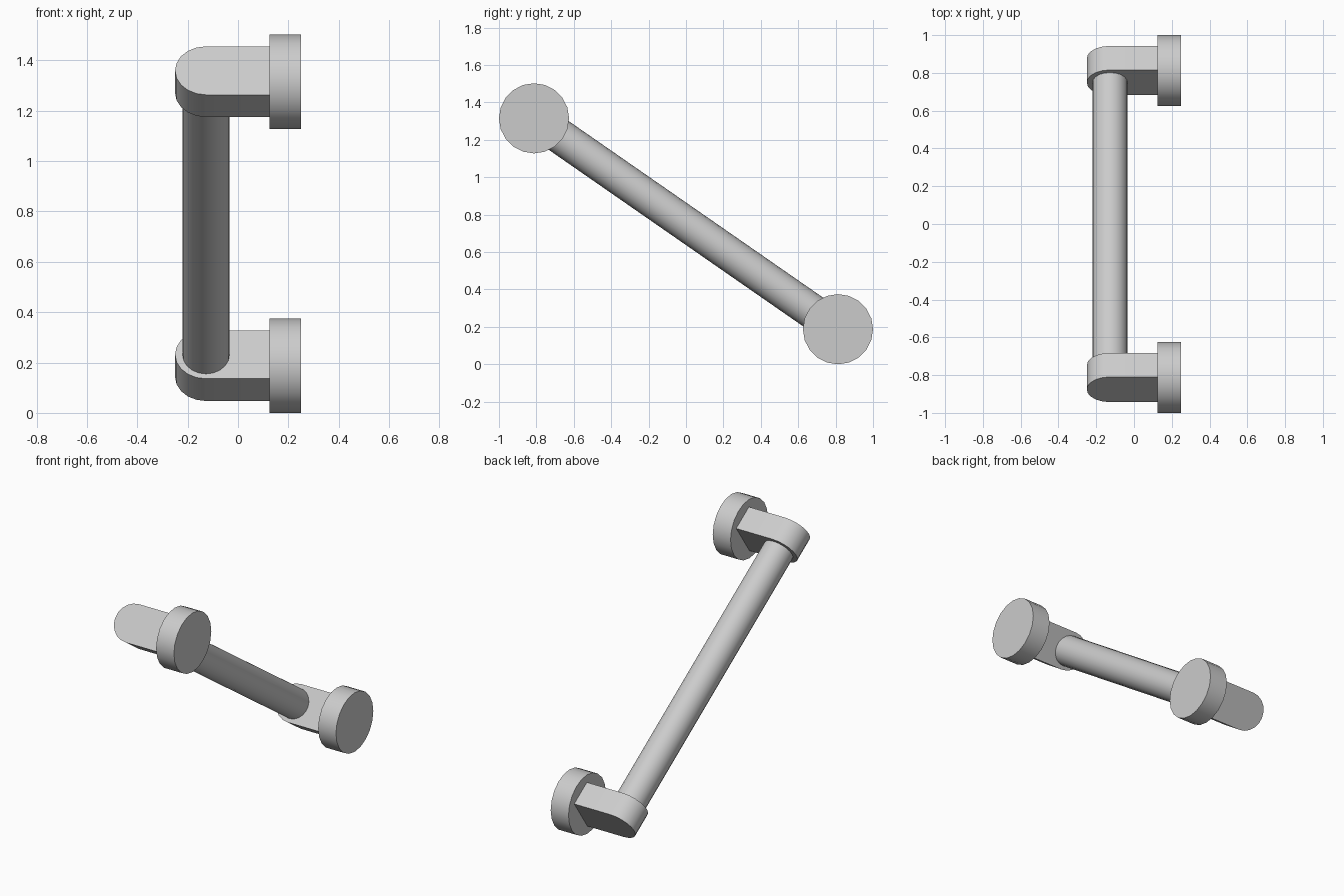
import bpy, bmesh, math
from mathutils import Matrix, Vector

cube = bpy.data.objects.get("Cube")
if cube:
    bpy.data.objects.remove(cube, do_unlink=True)

grey = bpy.data.materials.new("plain grey")
grey.use_nodes = True
COLOUR = (0.6, 0.6, 0.6, 1)
grey.diffuse_color = COLOUR
grey.node_tree.nodes["Principled BSDF"].inputs["Base Color"].default_value = COLOUR

UPPER = Vector((0, -0.8125, 1.315))
LOWER = Vector((0, 0.8125, 0.1875))
AXIS = (UPPER - LOWER).normalized()
BAR_X = -0.127
SIDES = 20


def finish(name, bm, matrix):
    """Turn a bmesh into a placed, shaded object."""
    bmesh.ops.recalc_face_normals(bm, faces=bm.faces)
    bm.transform(matrix)
    mesh = bpy.data.meshes.new(name)
    bm.to_mesh(mesh)
    bm.free()
    mesh.materials.append(grey)
    obj = bpy.data.objects.new(name, mesh)
    bpy.context.collection.objects.link(obj)
    bpy.ops.object.select_all(action='DESELECT')
    obj.select_set(True)
    bpy.context.view_layer.objects.active = obj
    bpy.ops.object.shade_smooth_by_angle(angle=math.radians(35))


def cylinder(name, radius, start, end):
    """Capped cylinder between two points."""
    bm = bmesh.new()
    span = end - start
    bmesh.ops.create_cone(bm, cap_ends=True, segments=SIDES, radius1=radius,
                          radius2=radius, depth=span.length)
    turn = span.to_track_quat('Z', 'Y').to_matrix().to_4x4()
    finish(name, bm, Matrix.Translation((start + end) / 2) @ turn)


def arm(name, centre):
    """Flat bracket with a rounded outer end, extruded along the bar axis."""
    half_width, thickness, steps = 0.117, 0.155, 10
    outline = [(0.13, half_width)]
    for i in range(steps + 1):
        a = math.pi / 2 + math.pi * i / steps
        outline.append((BAR_X + 0.123 * math.cos(a), half_width * math.sin(a)))
    outline.append((0.13, -half_width))
    bm = bmesh.new()
    face = bm.faces.new([bm.verts.new((x, w, -thickness / 2)) for x, w in outline])
    top = bmesh.ops.extrude_face_region(bm, geom=[face])
    verts = [v for v in top["geom"] if isinstance(v, bmesh.types.BMVert)]
    bmesh.ops.translate(bm, verts=verts, vec=(0, 0, thickness))
    side = Vector((1, 0, 0))
    turn = Matrix((side, AXIS.cross(side), AXIS)).transposed().to_4x4()
    finish(name, bm, Matrix.Translation(centre) @ turn)


# Grip bar running between the two arms
offset = Vector((BAR_X, 0, 0))
cylinder("grip_bar", 0.0935, LOWER + offset, UPPER + offset)

# Mounting ends
for label, centre in (("upper", UPPER), ("lower", LOWER)):
    arm(label + "_arm", centre)
    cylinder(label + "_wall_flange", 0.1875,
             centre + Vector((0.125, 0, 0)), centre + Vector((0.25, 0, 0)))
